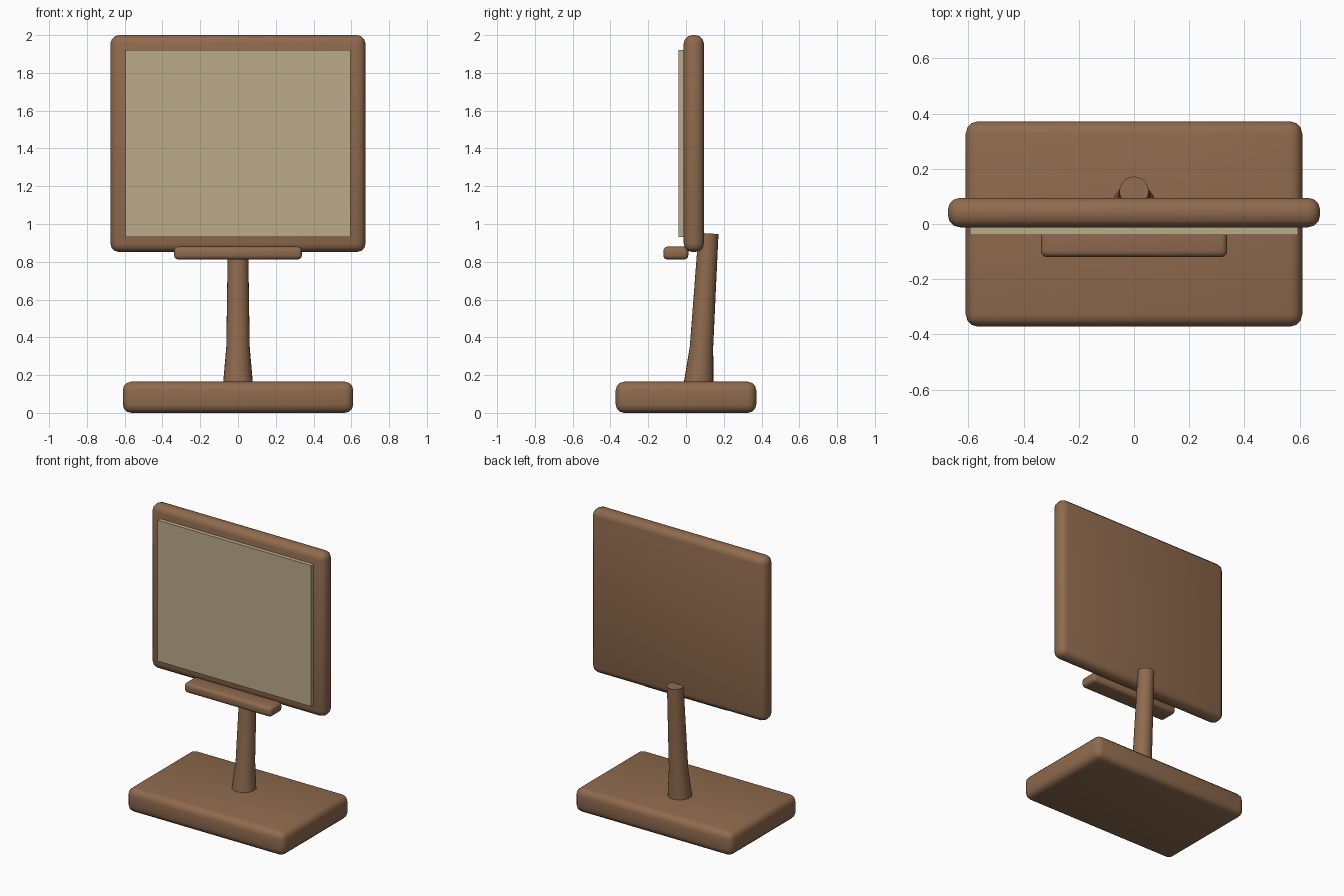
import bpy, bmesh, math
from mathutils import Vector, Matrix

if "Cube" in bpy.data.objects:
    bpy.data.objects.remove(bpy.data.objects["Cube"])


def material(name, colour):
    m = bpy.data.materials.new(name)
    m.diffuse_color = (*colour, 1)
    m.use_nodes = True
    m.node_tree.nodes["Principled BSDF"].inputs["Base Color"].default_value = m.diffuse_color
    return m


WOOD = material("brown wood", (0.275, 0.145, 0.075))
PAPER = material("tan paper", (0.50, 0.41, 0.255))


def finish(bm, name, mat, smooth_angle=None):
    mesh = bpy.data.meshes.new(name)
    bm.to_mesh(mesh)
    bm.free()
    mesh.materials.append(mat)
    ob = bpy.data.objects.new(name, mesh)
    bpy.context.collection.objects.link(ob)
    if smooth_angle:
        bpy.ops.object.select_all(action='DESELECT')
        ob.select_set(True)
        bpy.context.view_layer.objects.active = ob
        bpy.ops.object.shade_smooth_by_angle(angle=math.radians(smooth_angle))
    return ob


def box(name, mat, lo, hi, radius=0):
    """Box between two corners, with rounded edges if a radius is given."""
    lo, hi = Vector(lo), Vector(hi)
    bm = bmesh.new()
    bmesh.ops.create_cube(bm, size=1)
    bmesh.ops.scale(bm, vec=hi - lo, verts=bm.verts)
    bmesh.ops.translate(bm, vec=(lo + hi) / 2, verts=bm.verts)
    if radius:
        bmesh.ops.bevel(bm, geom=bm.edges[:], offset=radius, segments=3,
                        profile=0.5, affect='EDGES')
    return finish(bm, name, mat, 40 if radius else None)


def post(name, mat, rings, sides=24):
    """Leaning round post through rings of (y, z, radius, tilt)."""
    bm = bmesh.new()
    loops = []
    for y, z, r, tilt in rings:
        place = Matrix.Translation((0, y, z)) @ Matrix.Rotation(tilt, 4, 'X')
        loops.append([bm.verts.new(place @ Vector((r * math.cos(a), r * math.sin(a), 0)))
                      for a in (2 * math.pi * i / sides for i in range(sides))])
    for a, b in zip(loops, loops[1:]):
        for i in range(sides):
            j = (i + 1) % sides
            bm.faces.new((a[i], a[j], b[j], b[i]))
    bm.faces.new(loops[0][::-1])
    bm.faces.new(loops[-1])
    return finish(bm, name, mat, 40)


# Heavy foot
box("base", WOOD, (-0.61, -0.372, 0), (0.61, 0.372, 0.165), 0.045)

# Flared, slightly back-leaning post
post("post", WOOD, [(0.064, 0.12, 0.081, 0), (0.067, 0.165, 0.078, 0),
                    (0.082, 0.35, 0.062, 0), (0.119, 0.95, 0.053, -0.06)])

# Upright board with its sheet, and the ledge below
box("board", WOOD, (-0.675, -0.012, 0.852), (0.675, 0.095, 2.0), 0.045)
box("sheet", PAPER, (-0.595, -0.04, 0.932), (0.595, 0.01, 1.92))
box("ledge", WOOD, (-0.338, -0.12, 0.812), (0.338, 0.012, 0.88), 0.022)
